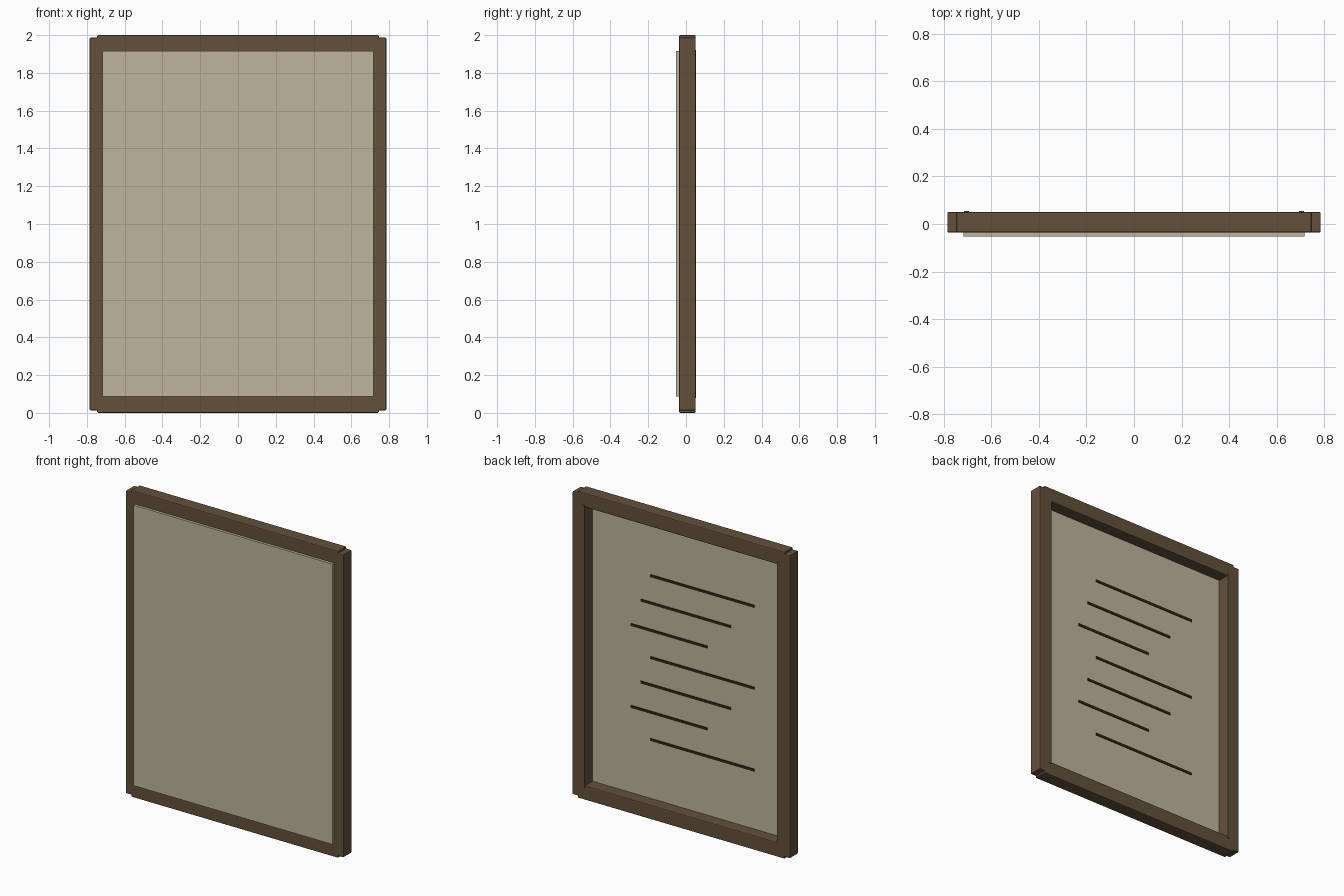
import bpy

if "Cube" in bpy.data.objects:
    bpy.data.objects.remove(bpy.data.objects["Cube"])


def material(name, rgb):
    m = bpy.data.materials.new(name)
    m.diffuse_color = (*rgb, 1)
    m.use_nodes = True
    m.node_tree.nodes["Principled BSDF"].inputs["Base Color"].default_value = m.diffuse_color
    return m


wood = material("brown_wood", (0.125, 0.082, 0.044))
paper = material("pale_board", (0.52, 0.46, 0.34))
ink = material("dark_strip", (0.03, 0.02, 0.011))


def box(name, x, y, z, mat, bevel=0):
    """Box from (min, max) ranges along each axis."""
    mid = [(a + b) / 2 for a, b in (x, y, z)]
    size = [b - a for a, b in (x, y, z)]
    bpy.ops.mesh.primitive_cube_add(size=1, location=mid)
    ob = bpy.context.object
    ob.name = name
    ob.scale = size
    bpy.ops.object.transform_apply(location=False, rotation=False, scale=True)
    ob.data.materials.append(mat)
    if bevel:
        mod = ob.modifiers.new("edge_bevel", 'BEVEL')
        mod.width = bevel
        mod.segments = 2
    return ob


DEPTH = (-0.036, 0.051)

# Side posts and the narrow trims along their inner edges
for side, s in (("left", -1), ("right", 1)):
    box(side + "_post", sorted((s * 0.705, s * 0.785)), DEPTH, (0.013, 1.987), wood, 0.006)
    box(side + "_inner_trim", sorted((s * 0.694, s * 0.714)), (-0.03, 0.054), (0.08, 1.922), wood)

# Bottom and top rails
box("bottom_rail", (-0.746, 0.746), DEPTH, (0, 0.093), wood, 0.006)
box("top_rail", (-0.746, 0.746), DEPTH, (1.907, 2.0), wood, 0.006)

# Board standing slightly proud of the frame front
box("board_panel", (-0.718, 0.718), (-0.053, -0.027), (0.088, 1.916), paper)

# Strips on the back of the board, repeating in threes
for i in range(7):
    k = i % 3
    cx = -0.10 + 0.12 * k
    half = (0.75 - 0.10 * k) / 2
    z = 1.545 - 0.178 * i
    box(f"back_strip_{i + 1}", (cx - half, cx + half), (-0.029, -0.022), (z - 0.008, z + 0.008), ink)
